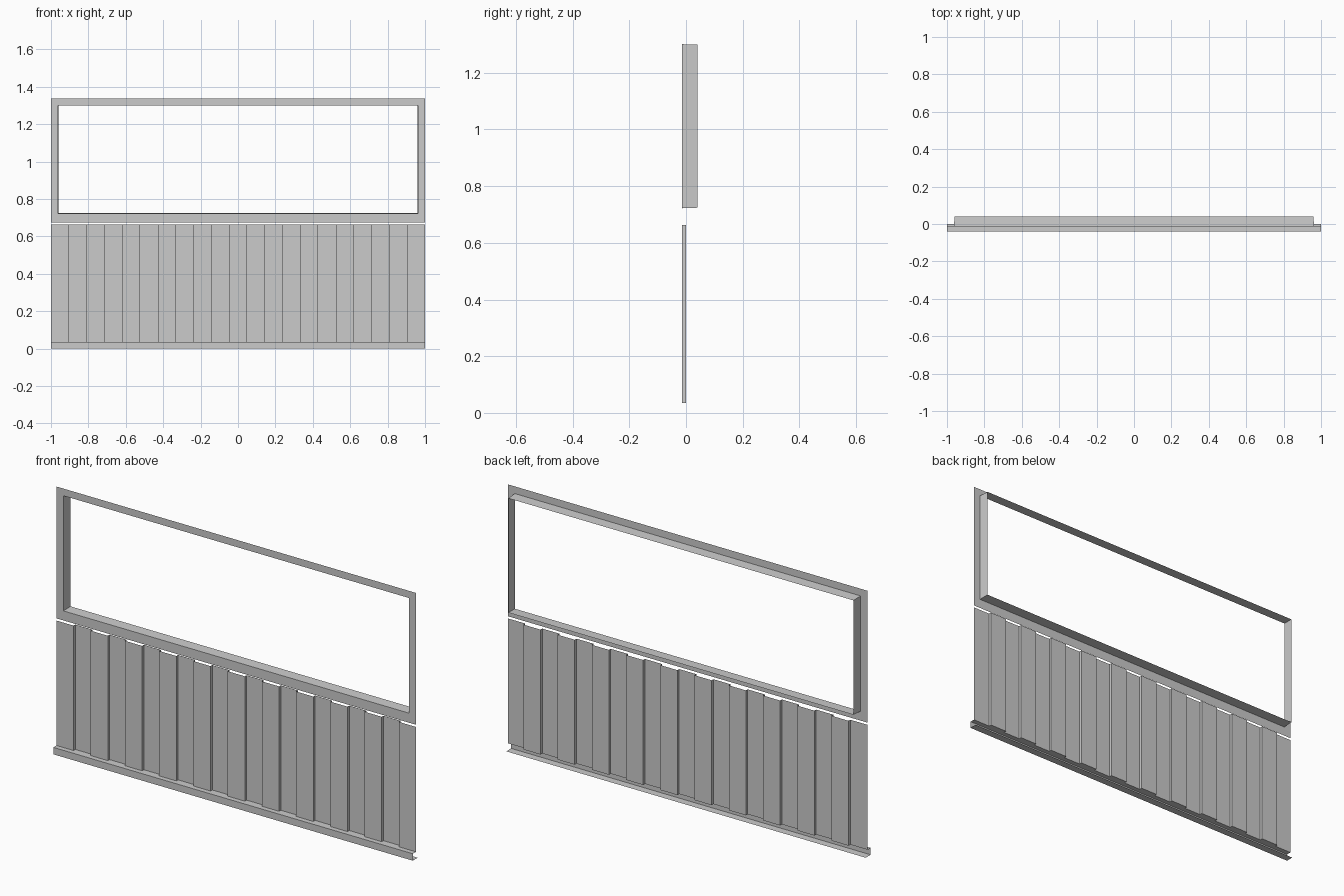
import bpy, bmesh

if "Cube" in bpy.data.objects:
    bpy.data.objects.remove(bpy.data.objects["Cube"])

FRONT, BACK, RAIL, DEEP = -0.014, 0.0, -0.039, 0.041
RAIL_Z, PANEL_Z = 0.035, 0.663


def make_object(name, bm):
    bmesh.ops.remove_doubles(bm, verts=bm.verts, dist=1e-5)
    mesh = bpy.data.meshes.new(name)
    bm.to_mesh(mesh)
    bm.free()
    obj = bpy.data.objects.new(name, mesh)
    bpy.context.collection.objects.link(obj)
    return obj


def loft(bm, a, b, closed=False):
    """Skin quads between two matching point rows."""
    va, vb = [bm.verts.new(p) for p in a], [bm.verts.new(p) for p in b]
    n = len(a)
    for i in range(n if closed else n - 1):
        j = (i + 1) % n
        bm.faces.new((va[i], va[j], vb[j], vb[i]))


def rect(hx, z0, z1, y):
    return [(-hx, y, z0), (hx, y, z0), (hx, y, z1), (-hx, y, z1)]


# Corrugated sheet: 21 strips alternating forward and back
strips = 21
outline = []
for i in range(strips):
    y = BACK if i % 2 else FRONT
    outline += [(-1 + 2 * i / strips, y), (-1 + 2 * (i + 1) / strips, y)]
bm = bmesh.new()
loft(bm, [(x, y, RAIL_Z) for x, y in outline], [(x, y, PANEL_Z) for x, y in outline])
make_object("corrugated_panel", bm)

# Bottom rail: open channel whose top flange meets the corrugation
bm = bmesh.new()
for i in range(strips):
    (x0, y), (x1, _) = outline[2 * i:2 * i + 2]
    loft(bm, [(x0, RAIL, RAIL_Z), (x1, RAIL, RAIL_Z)], [(x0, y, RAIL_Z), (x1, y, RAIL_Z)])
profile = [(RAIL, RAIL_Z), (RAIL, 0), (BACK, 0)]
loft(bm, [(-1, y, z) for y, z in profile], [(1, y, z) for y, z in profile])
make_object("bottom_rail", bm)

# Window frame: flat face ring plus the reveal running back
bm = bmesh.new()
loft(bm, rect(1, 0.674, 1.337, FRONT), rect(0.962, 0.722, 1.301, FRONT), True)
loft(bm, rect(0.962, 0.722, 1.301, FRONT), rect(0.96, 0.724, 1.299, DEEP), True)
make_object("window_frame", bm)
